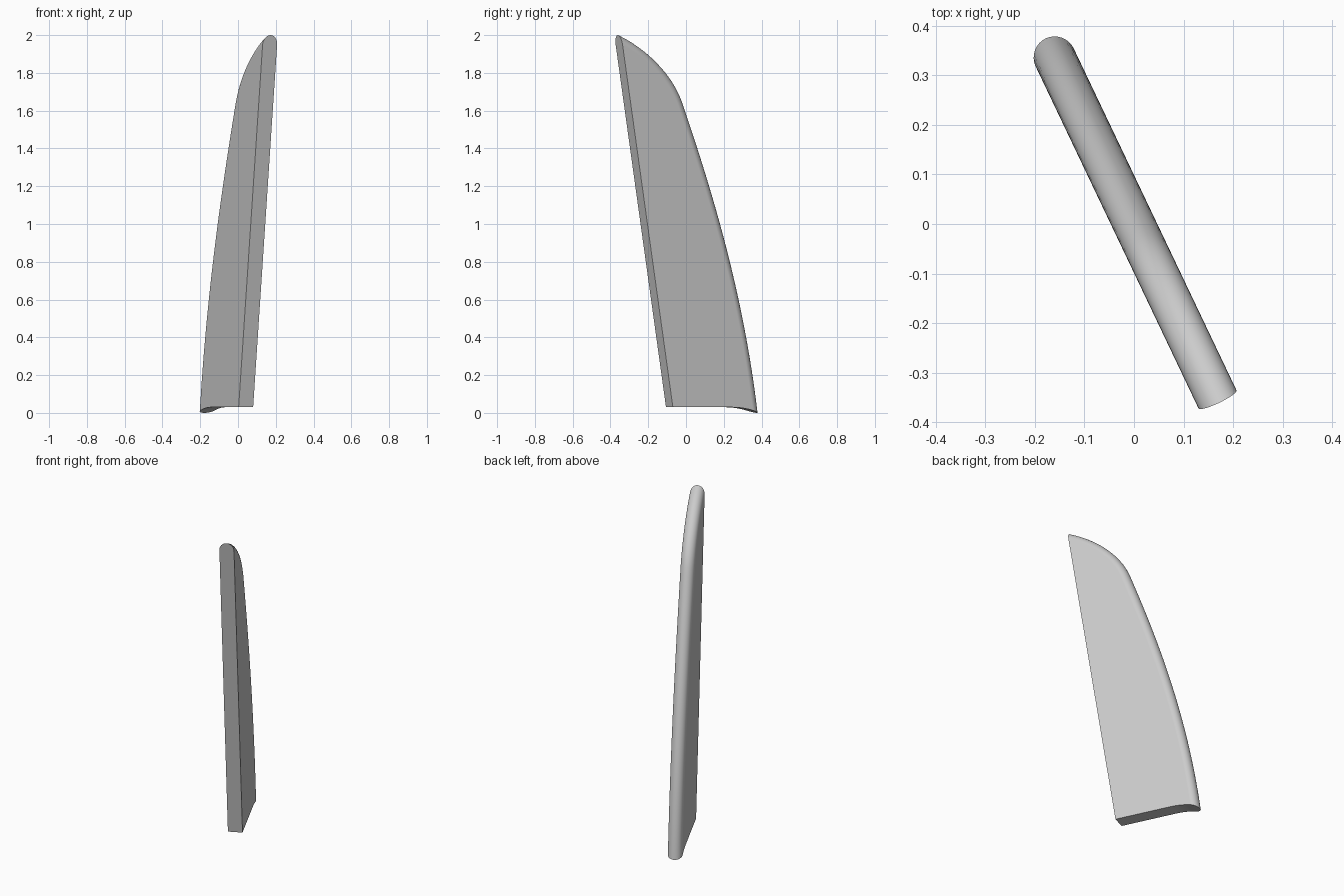
import bpy, bmesh, math
from mathutils import Vector
from mathutils.geometry import interpolate_bezier

if "Cube" in bpy.data.objects:
    bpy.data.objects.remove(bpy.data.objects["Cube"])

R = 0.0425                        # half thickness, also the edge radius
ALONG = Vector((-0.43, 0.903))    # chord direction seen from above
ACROSS = Vector((0.903, 0.43))    # thickness direction
TIP = Vector((-0.40, 2.0))
FOOT = Vector((-0.097, 0.03))
DIP = 0.25                        # where the underside starts to curl down


def underside(u):
    return 0.03 * (1 - max(0, (u - DIP) / (0.415 - DIP)) ** 2)


def place(u, z, s):
    p = ALONG * u + ACROSS * s
    return (p.x, p.y, z)


# Outer profile: rounded top, then long sweeping back edge
top = [TIP, (-0.24, 1.93), (-0.09, 1.80), (-0.03, 1.65)]
back = [(-0.03, 1.65), (0.14, 1.20), (0.33, 0.65), (0.415, 0.0)]
profile = [p.to_2d() for p in interpolate_bezier(*[Vector(p).to_3d() for p in top], 13)]
profile += [p.to_2d() for p in interpolate_bezier(*[Vector(p).to_3d() for p in back], 33)][1:]
front_dir = (FOOT - TIP).normalized()


def inset_point(i, d):
    a, b = profile[max(i - 1, 0)], profile[min(i + 1, len(profile) - 1)]
    t = (b - a).normalized()
    normal = Vector((-t.y, t.x))
    if i == 0:                            # slide along the front plane
        return TIP + front_dir * (d / -front_dir.dot(normal))
    if i == len(profile) - 1:             # slide along the underside
        u = profile[i].x - d
        return Vector((u, underside(u)))
    return profile[i] - normal * d


bm = bmesh.new()
STEPS = 16
rows = []
for i in range(len(profile)):
    row = []
    for j in range(STEPS + 1):
        a = math.pi * j / STEPS
        p = inset_point(i, R * (1 - math.sin(a)))
        row.append(bm.verts.new(place(p.x, p.y, -R * math.cos(a))))
    rows.append(row)

# Rounded edge
for r0, r1 in zip(rows, rows[1:]):
    for j in range(STEPS):
        bm.faces.new((r0[j], r0[j + 1], r1[j + 1], r1[j]))

# Underside strips
us = [FOOT.x] + [DIP + 0.02 * k for k in range(6)]
base = [[bm.verts.new(place(u, underside(u), s)) for s in (-R, R)] for u in us]
for b0, b1 in zip(base, base[1:]):
    bm.faces.new((b0[0], b0[1], b1[1], b1[0]))
bm.faces.new([base[-1][1], base[-1][0]] + rows[-1])

# Flat front and the two flanks
bm.faces.new(rows[0] + [base[0][1], base[0][0]])
for side, col in ((0, 0), (1, STEPS)):
    bm.faces.new([r[col] for r in rows] + [b[side] for b in reversed(base)])
bmesh.ops.recalc_face_normals(bm, faces=bm.faces)

mesh = bpy.data.meshes.new("fin_blade")
bm.to_mesh(mesh)
bm.free()
fin = bpy.data.objects.new("fin_blade", mesh)
bpy.context.collection.objects.link(fin)

# Material
grey = bpy.data.materials.new("plain_grey")
grey.use_nodes = True
colour = (0.6, 0.6, 0.6, 1)
grey.diffuse_color = colour
grey.node_tree.nodes["Principled BSDF"].inputs["Base Color"].default_value = colour
mesh.materials.append(grey)

# Smooth rounded edge, flat flanks
bpy.ops.object.select_all(action="DESELECT")
fin.select_set(True)
bpy.context.view_layer.objects.active = fin
bpy.ops.object.shade_smooth_by_angle(angle=math.radians(35))
weighted = fin.modifiers.new("flat_flanks", "WEIGHTED_NORMAL")
weighted.keep_sharp = True
